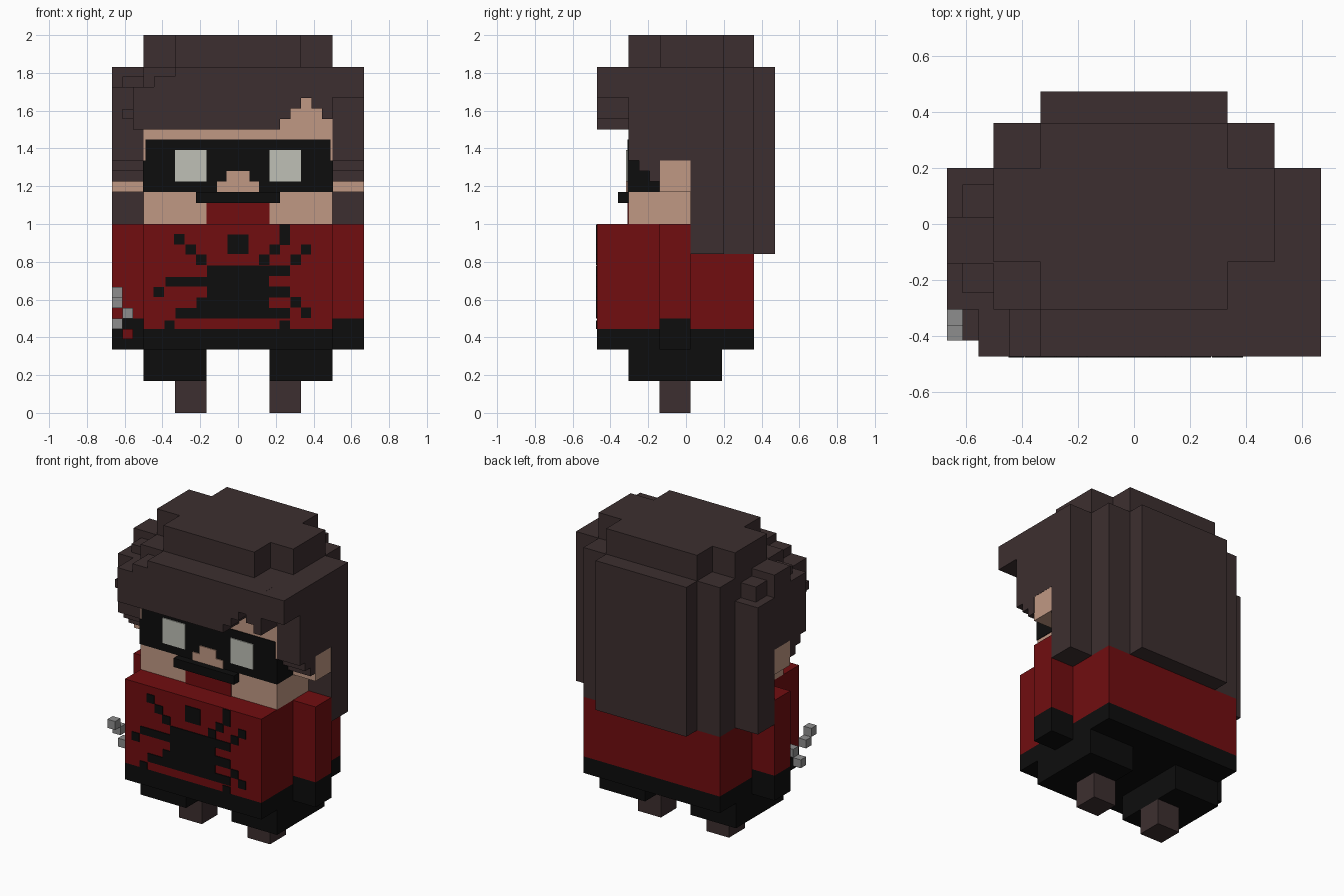
import bpy, bmesh
from mathutils import Vector

cube = bpy.data.objects.get("Cube")
if cube:
    bpy.data.objects.remove(cube, do_unlink=True)


def material(name, rgb):
    m = bpy.data.materials.new(name)
    m.use_nodes = True
    m.diffuse_color = (*rgb, 1)
    bsdf = m.node_tree.nodes["Principled BSDF"]
    bsdf.inputs["Base Color"].default_value = (*rgb, 1)
    bsdf.inputs["Roughness"].default_value = 0.9
    return m


BROWN = material("dark brown", (0.046, 0.028, 0.029))
RED = material("deep red", (0.165, 0.004, 0.005))
BLACK = material("black", (0.004, 0.004, 0.004))
SKIN = material("skin", (0.53, 0.315, 0.23))
EYE = material("pale grey", (0.52, 0.53, 0.47))
GREY = material("mid grey", (0.27, 0.27, 0.27))


def part(name, mat, *boxes):
    """One object from boxes given as (x0, x1, y0, y1, z0, z1)."""
    bm = bmesh.new()
    for x0, x1, y0, y1, z0, z1 in boxes:
        lo, hi = Vector((x0, y0, z0)), Vector((x1, y1, z1))
        new = bmesh.ops.create_cube(bm, size=1)["verts"]
        bmesh.ops.scale(bm, vec=hi - lo, verts=new)
        bmesh.ops.translate(bm, vec=(lo + hi) / 2, verts=new)
    me = bpy.data.meshes.new(name)
    bm.to_mesh(me)
    bm.free()
    me.materials.append(mat)
    ob = bpy.data.objects.new(name, me)
    bpy.context.collection.objects.link(ob)
    return ob


def mirror(box):
    return (-box[1], -box[0], *box[2:])


def pair(name, mat, *boxes):
    part("left_" + name, mat, *boxes)
    part("right_" + name, mat, *[mirror(b) for b in boxes])


U = 1 / 18   # size of a small voxel

# Legs, feet, torso and arms
pair("foot", BROWN, (0.167, 0.333, -0.14, 0.025, 0, 0.17))
pair("leg", BLACK, (0.167, 0.5, -0.305, 0.19, 0.17, 0.335))
part("belt", BLACK, (-0.5, 0.5, -0.47, 0.36, 0.335, 0.445))
part("torso", RED, (-0.5, 0.5, -0.47, 0.025, 0.445, 1.0),
     (-0.5, 0.5, 0.025, 0.36, 0.445, 0.84))
pair("sleeve", RED, (0.5, 0.667, -0.14, 0.025, 0.5, 1.0))
pair("glove", BLACK, (0.5, 0.667, -0.14, 0.025, 0.335, 0.5))

# Chest emblem: thin plates given as (x0, x1, z0, z1)
emblem = [(-0.165, 0.165, 0.5, 0.78), (-0.22, -0.165, 0.5, 0.61),
          (-0.055, 0.055, 0.84, 0.945), (0.22, 0.275, 0.89, 0.998),
          (0.165, 0.275, 0.725, 0.78), (-0.385, -0.165, 0.67, 0.72),
          (0.165, 0.275, 0.61, 0.67), (0.165, 0.275, 0.5, 0.555),
          (-0.33, -0.22, 0.5, 0.555), (0.22, 0.275, 0.445, 0.49),
          (-0.39, -0.335, 0.445, 0.49)]
dots = [(-0.31, 0.92), (-0.25, 0.865), (-0.195, 0.81), (0.14, 0.81), (0.195, 0.865),
        (0.36, 0.865), (0.305, 0.81), (-0.42, 0.64), (0.305, 0.585), (0.36, 0.53)]
emblem += [(x - U / 2, x + U / 2, z - U / 2, z + U / 2) for x, z in dots]
part("chest_emblem", BLACK, *[(a, b, -0.476, -0.468, c, d) for a, b, c, d in emblem])

# Thrown thread from the right wrist
X0, X1 = -0.667, -0.611
part("wrist_thread", GREY,
     (X0, X1, -0.415, -0.36, 0.61, 0.667), (X0, X1, -0.36, -0.305, 0.555, 0.61),
     (X1, X1 + U, -0.305, -0.25, 0.5, 0.555), (X0, X1, -0.305, -0.25, 0.445, 0.5))
part("wrist_button", RED, (X1, X1 + U, -0.195, -0.14, 0.39, 0.445))

# Head, ears, collar and mask
part("head", SKIN, (-0.5, 0.5, -0.305, 0.025, 1.0, 1.67))
pair("ear", SKIN, (0.5, 0.666, -0.14, 0.024, 1.17, 1.335))
part("collar", RED, (-0.167, 0.167, -0.311, -0.303, 1.0, 1.12))
part("mask", BLACK, (-0.504, 0.504, -0.311, -0.141, 1.17, 1.335),
     (-0.49, 0.49, -0.311, -0.303, 1.335, 1.447),
     (-0.222, 0.222, -0.36, -0.303, 1.112, 1.17))
pair("eye", EYE, (0.167, 0.333, -0.317, -0.309, 1.225, 1.392))
part("nose", SKIN, (-0.111, 0.111, -0.317, -0.309, 1.17, 1.225),
     (-0.06, 0.06, -0.317, -0.309, 1.225, 1.28))

# Hair on top and at the back
part("hair_cap", BROWN, (-0.333, 0.333, -0.305, 0.36, 1.83, 2.0),
     (-0.5, 0.5, -0.135, 0.2, 1.83, 2.0),
     (-0.5, 0.5, -0.305, 0.025, 1.67, 1.83))
part("back_hair", BROWN, (-0.5, 0.5, 0.025, 0.36, 0.84, 1.83),
     (-0.333, 0.333, 0.36, 0.472, 0.84, 1.83))

# Side hair, stepping down towards the ear
steps = [(0.5, 0.667, -0.305 + i * U, -0.305 + (i + 1) * U, 1.335 - i * U) for i in range(3)]
part("left_side_hair", BROWN, (0.5, 0.667, 0.025, 0.2, 0.84, 1.83),
     (0.5, 0.667, -0.14, 0.025, 1.335, 1.83), *[(*s, 1.83) for s in steps])
part("right_side_hair", BROWN, mirror((0.5, 0.667, 0.025, 0.2, 0.84, 1.68)),
     mirror((0.5, 0.667, -0.14, 0.025, 1.335, 1.83)),
     *[mirror((*s, 1.725)) for s in steps])
part("right_hair_tufts", BROWN, (-0.611, -0.5, 0.025, 0.14, 1.68, 1.78),
     (-0.611, -0.5, -0.245, -0.14, 1.725, 1.78),
     (-0.611, -0.555, -0.415, -0.305, 1.555, 1.61))

# Fringe: columns with a stepped gap over the forehead
columns = [(-0.555, -0.444, 1.5, 1.725), (-0.444, -0.333, 1.5, 1.78),
           (-0.333, 0.222, 1.5, 1.83), (0.5, 0.667, 1.67, 1.83)]
for i, k in enumerate((1, 2, 3, 2, 1)):
    columns.append((0.222 + i * U, 0.222 + (i + 1) * U, 1.5 + k * U, 1.83))
part("fringe", BROWN, *[(a, b, -0.472, -0.305, c, d) for a, b, c, d in columns])
